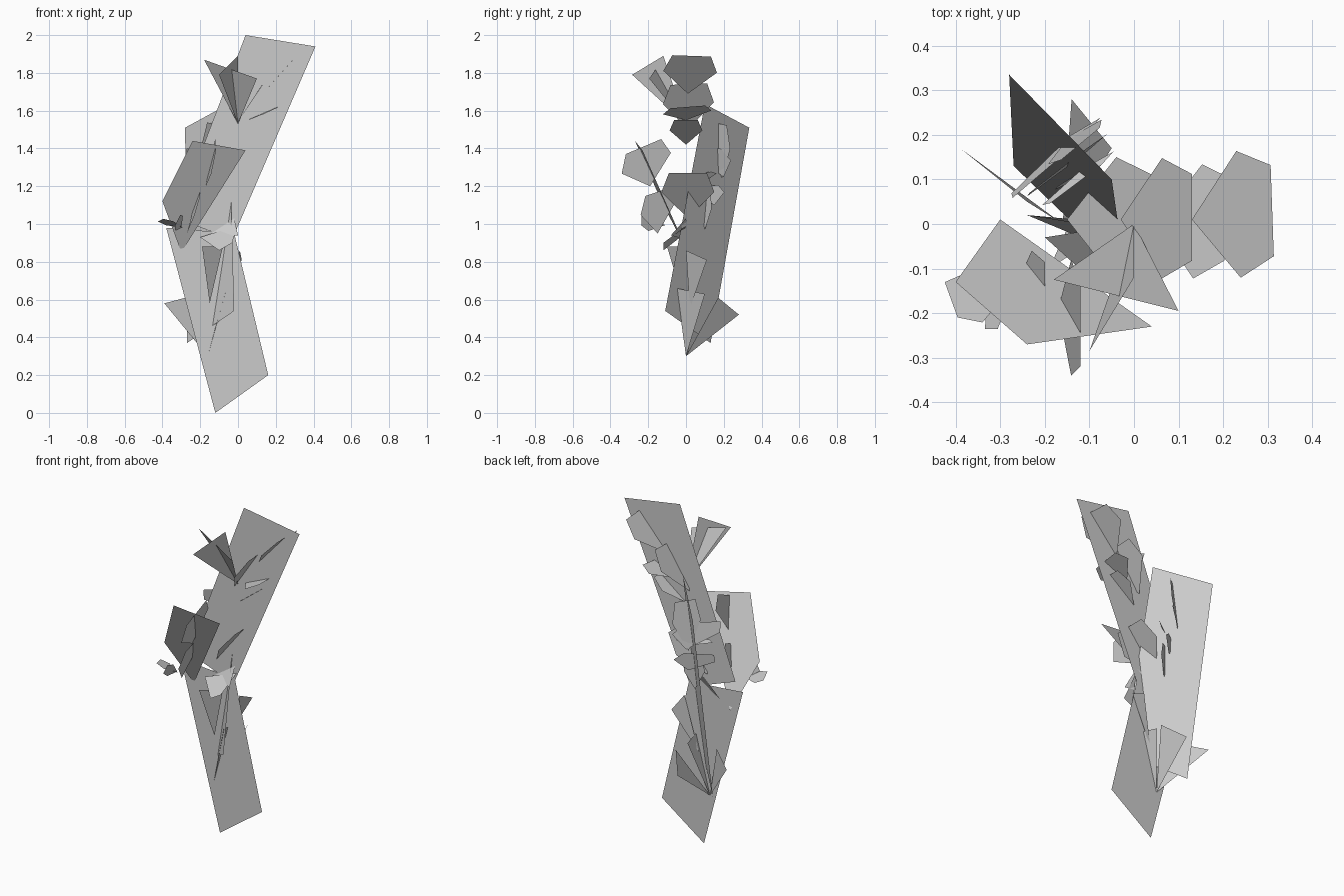
import bpy
from mathutils import Vector as V


def sheet(name, pts):
    """One flat card from its outline."""
    me = bpy.data.meshes.new(name)
    me.from_pydata(pts, [], [list(range(len(pts)))])
    me.update()
    ob = bpy.data.objects.new(name, me)
    bpy.context.collection.objects.link(ob)
    return ob


def leaf(name, base, tip, side, mid=0.58, end=0.72):
    """Five-sided leaf: pointed base, widest past the middle, blunt tip."""
    b, t, s = V(base), V(tip), V(side)
    m = b.lerp(t, mid)
    sheet(name, [b, m + s, t + s * end, t - s * end, m - s])


# main branch cards
sheet("lower_branch_card", [(-.12, 0, 0), (.16, 0, .2), (-.02, 0, .95), (-.38, 0, .98)])
sheet("upper_branch_card", [(-.33, 0, 1.03), (-.03, 0, .92), (.41, 0, 1.94), (.04, 0, 2.0)])
sheet("rear_branch_card", [(-.28, .335, 1.51), (-.05, .1, 1.635), (-.02, -.11, .54), (-.27, .13, .37)])
sheet("front_branch_card", [(-.24, -.27, 1.44), (.04, -.23, 1.39), (-.3, .01, .85), (-.4, -.13, 1.12)])

# leaves across the upper branch
upper = [
    ((.13, .01, 1.69), (.31, .03, 1.89), (-.005, .142, -.005)),
    ((-.03, .01, 1.5), (.13, .015, 1.74), (0, .135, .005)),
    ((.05, 0, 1.55), (.21, .01, 1.62), (.01, .128, .01)),
    ((0, 0, 1.42), (.17, 0, 1.55), (0, .087, 0)),
    ((-.15, .01, 1.03), (.04, .01, 1.27), (0, .14, 0)),
]
# leaves across the rear branch
rear = [
    ((-.15, .19, 1.24), (-.12, .18, 1.53), (.06, .05, -.01)),
    ((-.14, .2, 1.25), (-.2, .12, 1.4), (.1, .085, 0)),
    ((-.12, .15, 1.1), (-.17, .12, 1.2), (.09, .07, .01)),
    ((-.13, .1, .97), (-.13, .11, 1.16), (.05, .03, 0)),
    ((-.12, .12, 1.24), (-.13, .09, 1.27), (.08, .06, .01)),
]
# leaves across the front branch
front = [
    ((-.17, -.19, 1.2), (-.12, -.225, 1.41), (0, -.13, -.055)),
    ((-.27, -.15, .95), (-.2, -.15, 1.17), (0, -.09, -.03)),
    ((-.29, -.16, .98), (-.41, -.17, 1.02), (.02, -.055, .01)),
    ((-.3, -.15, .98), (-.32, -.235, 1.02), (.02, 0, .04)),
]
for label, group in (("upper", upper), ("rear", rear), ("front", front)):
    for i, (b, t, s) in enumerate(group):
        leaf(f"{label}_leaf_{i + 1}", b, t, s)

# pointed leaf tufts fanning from shared nodes
top, low = (0, 0, 1.53), (-.16, 0, .3)
tufts = [
    (top, (-.18, -.125, 1.87), (.1, -.195, 1.77)),
    (top, (-.1, -.285, 1.79), (0, -.12, 1.89)),
    (low, (-.06, -.05, .66), (-.08, .1, .63)),
    (low, (-.39, .17, .58), (-.24, .05, .62)),
    (low, (-.14, .28, .52), (-.05, .17, .61)),
    ((-.15, -.01, .58), (-.19, -.1, .88), (-.08, -.03, .88)),
    ((-.1, .02, .55), (.01, 0, .86), (.02, .11, .81)),
]
for i, pts in enumerate(tufts):
    sheet(f"tuft_leaf_{i + 1}", pts)

# collar leaves at the bend
sheet("collar_leaf_low", [(-.2, -.03, .93), (-.01, 0, .99), (-.03, -.12, .9), (-.1, -.12, .86)])
sheet("collar_leaf_high", [(-.24, .02, .91), (-.12, 0, 1.0), (-.02, 0, 1.03), (0, -.08, .94)])
